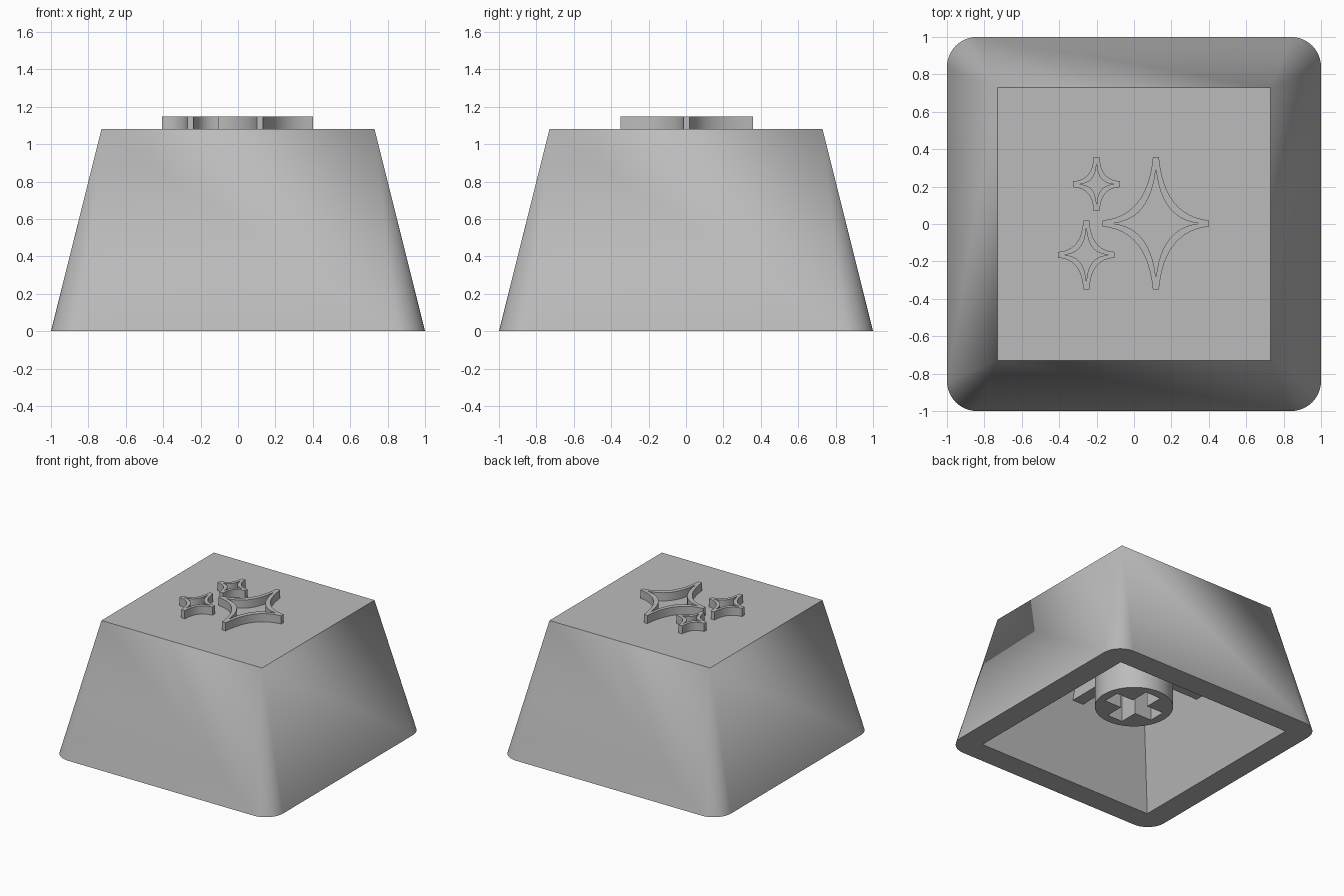
import bpy, bmesh, math
from mathutils import Vector

if "Cube" in bpy.data.objects:
    bpy.data.objects.remove(bpy.data.objects["Cube"])

grey = bpy.data.materials.new("plain_grey")
grey.use_nodes = True
colour = (0.5, 0.5, 0.5, 1)
grey.diffuse_color = colour
grey.node_tree.nodes["Principled BSDF"].inputs["Base Color"].default_value = colour


def finish(name, bm, smooth=True):
    """Turn a bmesh into a shaded, coloured object."""
    bmesh.ops.remove_doubles(bm, verts=bm.verts, dist=1e-5)
    bmesh.ops.recalc_face_normals(bm, faces=bm.faces)
    mesh = bpy.data.meshes.new(name)
    bm.to_mesh(mesh)
    bm.free()
    mesh.materials.append(grey)
    obj = bpy.data.objects.new(name, mesh)
    bpy.context.collection.objects.link(obj)
    if smooth:
        bpy.ops.object.select_all(action="DESELECT")
        obj.select_set(True)
        bpy.context.view_layer.objects.active = obj
        bpy.ops.object.shade_smooth_by_angle(angle=math.radians(30))
    return obj


def loft(bm, loops, closed=False):
    """Skin a row of equally long loops, merging collapsed corners."""
    rings = [[bm.verts.new(p) for p in loop] for loop in loops]
    pairs = list(zip(rings, rings[1:]))
    if closed:
        pairs.append((rings[-1], rings[0]))
    for a, b in pairs:
        for i in range(len(a)):
            j = (i + 1) % len(a)
            quad, seen = [], []
            for v in (a[i], a[j], b[j], b[i]):
                if all((v.co - c).length > 1e-5 for c in seen):
                    quad.append(v)
                    seen.append(v.co)
            if len(quad) > 2:
                bm.faces.new(quad)
    return rings


def rounded_square(half, radius, z, steps=12):
    points = []
    for corner in range(4):
        mid = math.radians(45 + 90 * corner)
        cx = math.copysign(half - radius, math.cos(mid))
        cy = math.copysign(half - radius, math.sin(mid))
        for k in range(steps + 1):
            a = math.pi / 2 * (corner + k / steps)
            points.append((cx + radius * math.cos(a), cy + radius * math.sin(a), z))
    return points


def box(name, size, centre):
    bm = bmesh.new()
    bmesh.ops.create_cube(bm, size=1)
    bmesh.ops.scale(bm, vec=size, verts=bm.verts)
    bmesh.ops.translate(bm, vec=centre, verts=bm.verts)
    return finish(name, bm, smooth=False)


# Hollow cap: rounded at the foot, sharp at the top, square cavity
bm = bmesh.new()
rings = loft(bm, [rounded_square(0.73, 0, 1.08), rounded_square(1, 0.16, 0),
                  rounded_square(0.81, 0, 0), rounded_square(0.58, 0, 0.9)])
for ring in (rings[0], rings[-1]):
    bm.faces.new(ring[::len(ring) // 4])
finish("cap_shell", bm)

# Round stem with a cross-shaped socket
bm = bmesh.new()
bmesh.ops.create_cone(bm, cap_ends=True, segments=64, radius1=0.295, radius2=0.295, depth=0.66)
bmesh.ops.translate(bm, vec=(0, 0, 0.6), verts=bm.verts)
stem = finish("stem", bm)
for name, size in (("socket_cutter_x", (0.45, 0.14, 0.6)), ("socket_cutter_y", (0.14, 0.45, 0.6))):
    cutter = box(name, size, (0, 0, 0.45))
    cutter.hide_render = True
    cutter.hide_viewport = True
    cut = stem.modifiers.new(name, "BOOLEAN")
    cut.operation = "DIFFERENCE"
    cut.object = cutter

# Four ribs from the stem to the walls
for side in (-1, 1):
    box("rib_x", (0.4, 0.1, 0.34), (side * 0.48, 0, 0.77))
    box("rib_y", (0.1, 0.4, 0.34), (0, side * 0.48, 0.77))


def star_loop(centre, rx, ry, tip, bend, z, steps=12):
    """Four-pointed star with concave sides and tips of the given half width."""
    start, mid, end = Vector((rx, tip)), Vector(bend), Vector((tip, ry))
    quarter = []
    for k in range(steps + 1):
        t = k / steps
        quarter.append(start * (1 - t) ** 2 + mid * 2 * t * (1 - t) + end * t * t)
    points = []
    for sx, sy in ((1, 1), (-1, 1), (-1, -1), (1, -1)):
        arc = quarter if sx == sy else quarter[::-1]
        points += [(centre[0] + sx * p.x, centre[1] + sy * p.y, z) for p in arc]
    return points


# Raised star outlines: name, centre, outer radii and bend, inner radii and bend
stars = [
    ("large_star", (0.117, 0.003), (0.285, 0.354), (0.045, 0.04), (0.225, 0.285), (0.03, 0.025)),
    ("small_upper_star", (-0.2, 0.213), (0.126, 0.144), (0.022, 0.02), (0.09, 0.105), (0.006, 0.005)),
    ("small_lower_star", (-0.255, -0.165), (0.15, 0.185), (0.025, 0.023), (0.115, 0.14), (0.009, 0.008)),
]
for name, centre, outer, outer_bend, inner, inner_bend in stars:
    bm = bmesh.new()
    low, high = 1.07, 1.147
    loft(bm, [star_loop(centre, *outer, 0.016, outer_bend, low),
              star_loop(centre, *outer, 0.016, outer_bend, high),
              star_loop(centre, *inner, 0.001, inner_bend, high),
              star_loop(centre, *inner, 0.001, inner_bend, low)], closed=True)
    finish(name, bm)
